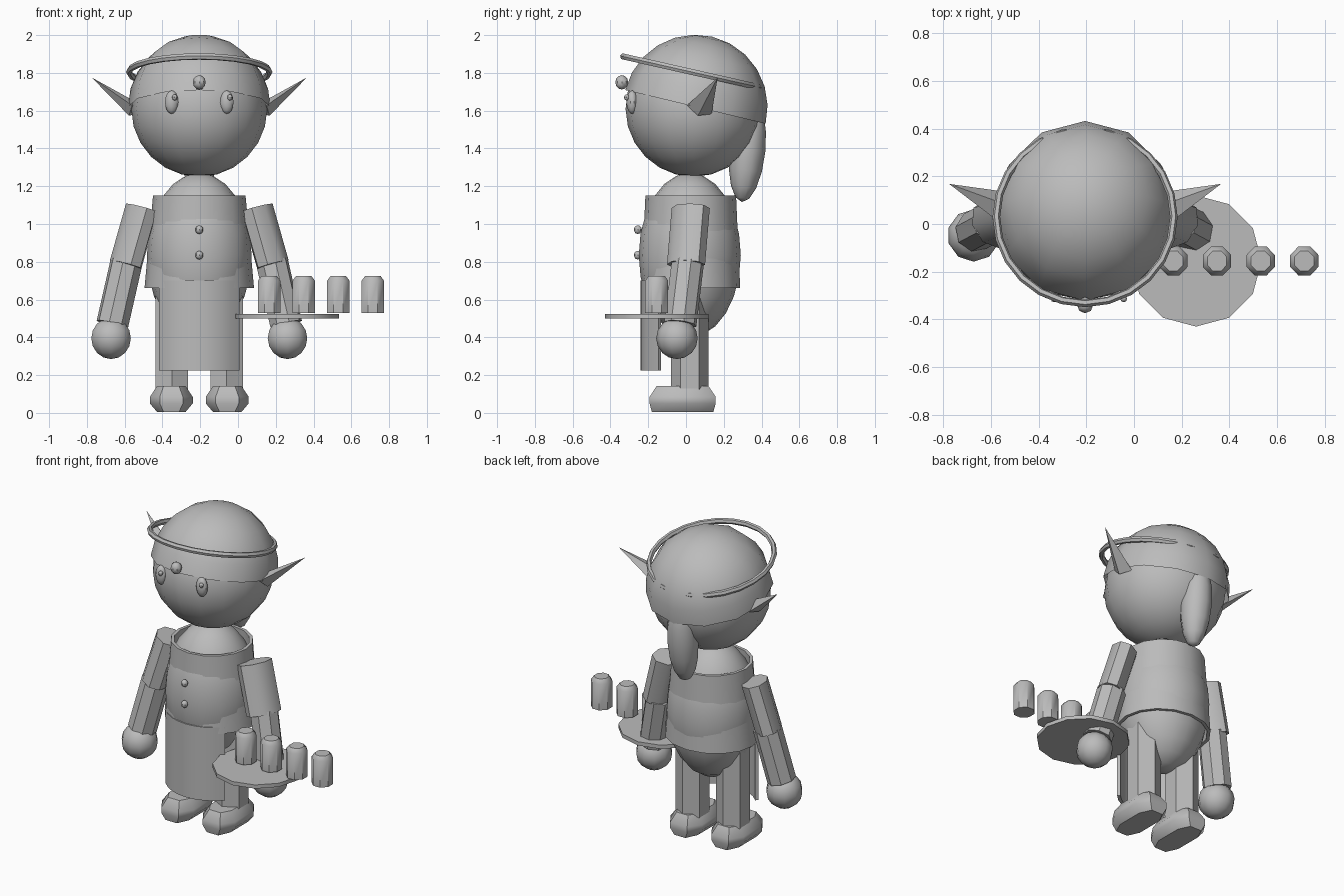
import bpy, bmesh, math
from mathutils import Vector, Matrix

CX = -0.205  # centre line of the figure

cube = bpy.data.objects.get("Cube")
if cube:
    bpy.data.objects.remove(cube, do_unlink=True)

mat = bpy.data.materials.new("plain_grey")
mat.use_nodes = True
grey = (0.5, 0.5, 0.5, 1)
mat.diffuse_color = grey
mat.node_tree.nodes["Principled BSDF"].inputs["Base Color"].default_value = grey


def finish(name, bm, matrix=Matrix()):
    bmesh.ops.transform(bm, matrix=matrix, verts=bm.verts)
    bmesh.ops.recalc_face_normals(bm, faces=bm.faces)
    mesh = bpy.data.meshes.new(name)
    bm.to_mesh(mesh)
    bm.free()
    mesh.materials.append(mat)
    ob = bpy.data.objects.new(name, mesh)
    bpy.context.collection.objects.link(ob)
    bpy.ops.object.select_all(action="DESELECT")
    ob.select_set(True)
    bpy.context.view_layer.objects.active = ob
    bpy.ops.object.shade_smooth_by_angle(angle=math.radians(40))
    return ob


def ball(name, loc, radii, seg=12, rings=8, tilt=0.0, half=False):
    bm = bmesh.new()
    bmesh.ops.create_uvsphere(bm, u_segments=seg, v_segments=rings, radius=1)
    if half:
        bmesh.ops.bisect_plane(bm, geom=bm.verts[:] + bm.edges[:] + bm.faces[:],
                               plane_co=(0, 0, 0), plane_no=(0, 0, -1), clear_outer=True)
    return finish(name, bm, Matrix.Translation(loc) @ Matrix.Rotation(math.radians(tilt), 4, "X")
                  @ Matrix.Diagonal((*radii, 1)))


def rod(name, a, b, r1, r2=None, sides=8, flat=(1, 1), turn=0.0):
    """Prism or cone from a to b; flat scales the cross-section."""
    a, b = Vector(a), Vector(b)
    bm = bmesh.new()
    bmesh.ops.create_cone(bm, cap_ends=True, segments=sides, radius1=r1,
                          radius2=r1 if r2 is None else r2, depth=(b - a).length)
    q = Vector((0, 0, 1)).rotation_difference(b - a).to_matrix().to_4x4()
    return finish(name, bm, Matrix.Translation((a + b) / 2) @ q
                  @ Matrix.Diagonal((*flat, 1, 1)) @ Matrix.Rotation(math.radians(turn), 4, "Z"))


def loft(name, centre, rings, sides, cap=True, turn=0.0, power=1.0):
    """Stack of (rx, ry, z) rings; power below 1 squares the outline."""
    bm = bmesh.new()
    loops = []
    for rx, ry, z in rings:
        loop = []
        for i in range(sides):
            t = math.tau * i / sides + math.radians(turn)
            c, s = math.cos(t), math.sin(t)
            loop.append(bm.verts.new((centre[0] + rx * math.copysign(abs(c) ** power, c),
                                      centre[1] + ry * math.copysign(abs(s) ** power, s), z)))
        loops.append(loop)
    pairs = list(zip(loops, loops[1:]))
    if not cap:
        pairs.append((loops[-1], loops[0]))
    for lo, hi in pairs:
        for i in range(sides):
            j = (i + 1) % sides
            bm.faces.new((lo[i], lo[j], hi[j], hi[i]))
    if cap:
        bm.faces.new(loops[0])
        bm.faces.new(loops[-1])
    return finish(name, bm)


# Head, hair cap and ponytail
ball("head", (CX, 0.04, 1.61), (0.36, 0.36, 0.36), 16, 12)
ball("hair", (CX, 0.05, 1.62), (0.377, 0.382, 0.382), 12, 12, -13.5, half=True)
ball("ponytail", (CX, 0.325, 1.39), (0.095, 0.095, 0.275), 10, 8, -6)

# Tilted hair hoop
hoop = bmesh.new()
SEG, SIDE = 24, 6
grid = [[hoop.verts.new(((0.372 + 0.016 * math.cos(v)) * math.cos(u),
                         (0.372 + 0.016 * math.cos(v)) * math.sin(u), 0.018 * math.sin(v)))
         for v in (math.tau * k / SIDE for k in range(SIDE))]
        for u in (math.tau * k / SEG for k in range(SEG))]
for i in range(SEG):
    for k in range(SIDE):
        n, m = (i + 1) % SEG, (k + 1) % SIDE
        hoop.faces.new((grid[i][k], grid[n][k], grid[n][m], grid[i][m]))
finish("hair_hoop", hoop, Matrix.Translation((CX, 0.03, 1.805))
       @ Matrix.Rotation(math.radians(-12.7), 4, "X"))
ball("hair_bead", (CX, -0.34, 1.75), (0.034, 0.034, 0.038), 8, 6)

# Torso, open shirt and buttons
ball("body", (CX, 0.02, 0.835), (0.277, 0.27, 0.435), 16, 12)
loft("shirt", (CX, 0.025), [(0.29, 0.262, 0.66), (0.245, 0.24, 1.15),
                            (0.225, 0.22, 1.15), (0.27, 0.242, 0.66)], 16, cap=False)
for i, z in enumerate((0.835, 0.97)):
    ball(f"button_{i + 1}", (CX, -0.255, z), (0.021, 0.021, 0.023), 8, 6)

# Curved apron panel
apron = bmesh.new()
columns = []
for i in range(9):
    t = math.radians(-48 + 12 * i)
    columns.append([apron.verts.new((CX + r * math.sin(t), 0.045 - r * math.cos(t), z))
                    for r, z in ((0.286, 0.225), (0.286, 0.70), (0.266, 0.70), (0.266, 0.225))])
for a, b in zip(columns, columns[1:]):
    for k in range(4):
        m = (k + 1) % 4
        apron.faces.new((a[k], b[k], b[m], a[m]))
apron.faces.new(columns[0])
apron.faces.new(columns[-1])
finish("apron", apron)

# Paired parts
for side, s in (("left", 1), ("right", -1)):
    def at(x, y, z):
        return (CX + s * x, y, z)
    rod(side + "_ear", at(0.345, 0.07, 1.605), at(0.57, 0.168, 1.776), 0.07, 0, 4, (0.6, 1))
    ball(side + "_eye", at(0.146, -0.285, 1.645), (0.037, 0.03, 0.062), 10, 8)
    ball(side + "_eye_glint", (CX + s * 0.146 + 0.016, -0.314, 1.67), (0.014, 0.014, 0.016), 8, 6)
    rod(side + "_upper_arm", at(0.305, 0.025, 1.085), at(0.39, 0.0, 0.785), 0.1, None, 8, (0.82, 1.08), 22.5)
    rod(side + "_forearm", at(0.385, 0.01, 0.80), at(0.46, -0.03, 0.47), 0.087, None, 8, (1, 1), 22.5)
    ball(side + "_hand", at(0.467, -0.048, 0.395), (0.11, 0.11, 0.11), 10, 8)
    rod(side + "_leg", at(0.145, 0.02, 0.1), at(0.145, 0.02, 0.62), 0.1, None, 6, (1, 1), 0)
    loft(side + "_shoe", (CX + s * 0.148, -0.018),
         [(0.08, 0.172, 0.005), (0.12, 0.185, 0.05), (0.12, 0.185, 0.085), (0.08, 0.145, 0.142)],
         8, turn=22.5, power=0.7)

# Tray with a row of cups
rod("tray", (0.26, -0.155, 0.5), (0.26, -0.155, 0.524), 0.275, None, 12)
for i in range(4):
    loft(f"cup_{i + 1}", (0.165 + 0.183 * i, -0.155),
         [(0.064, 0.066, 0.53), (0.064, 0.066, 0.7), (0.044, 0.046, 0.725)], 8, turn=22.5)
